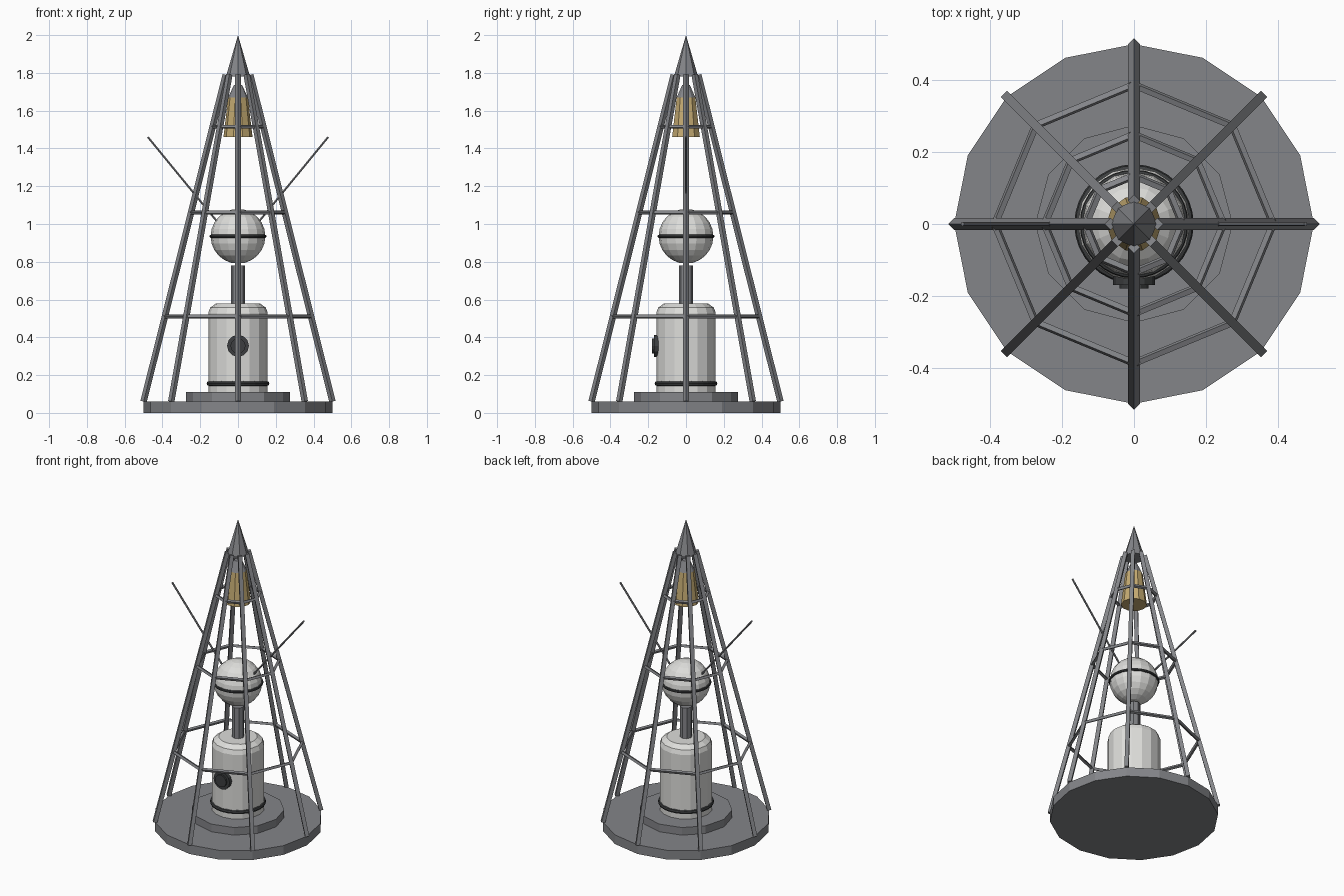
import bpy
from math import cos, sin, pi, tau
from mathutils import Vector

if "Cube" in bpy.data.objects:
    bpy.data.objects.remove(bpy.data.objects["Cube"])


def material(name, r, g, b):
    m = bpy.data.materials.new(name)
    m.use_nodes = True
    m.diffuse_color = (r, g, b, 1)
    m.node_tree.nodes["Principled BSDF"].inputs["Base Color"].default_value = (r, g, b, 1)
    return m


STEEL = material("steel grey", .23, .235, .25)
WHITE = material("pale shell", .72, .72, .70)
DARK = material("dark rubber", .045, .048, .05)
GOLD = material("brass gold", .56, .41, .17)


def finish(name, mat):
    ob = bpy.context.object
    ob.name = ob.data.name = name
    ob.data.materials.clear()
    ob.data.materials.append(mat)
    return ob


def lathe(name, profile, sides, mat):
    """Revolve (radius, height) points; rings of zero radius become tips."""
    verts, faces = [], []
    for r, z in profile:
        for i in range(sides):
            a = tau * i / sides
            verts.append((r * cos(a), r * sin(a), z))
    for k in range(len(profile) - 1):
        for i in range(sides):
            j = (i + 1) % sides
            a, b = k * sides, (k + 1) * sides
            faces.append((a + i, a + j, b + j, b + i))
    faces.append(tuple(reversed(range(sides))))
    if profile[-1][0]:
        faces.append(tuple(range(len(verts) - sides, len(verts))))
    else:  # close to a single tip
        tip = len(verts) - sides
        verts = verts[:tip + 1]
        faces = [tuple(dict.fromkeys(min(v, tip) for v in f)) for f in faces]
    me = bpy.data.meshes.new(name)
    me.from_pydata(verts, [], faces)
    ob = bpy.data.objects.new(name, me)
    bpy.context.collection.objects.link(ob)
    me.materials.append(mat)
    return ob


def rod(name, start, end, radius, sides, mat):
    start, end = Vector(start), Vector(end)
    d = end - start
    bpy.ops.mesh.primitive_cylinder_add(vertices=sides, radius=radius, depth=d.length,
                                        location=(start + end) / 2)
    ob = finish(name, mat)
    ob.rotation_mode = 'QUATERNION'
    ob.rotation_quaternion = Vector((0, 0, 1)).rotation_difference(d)
    return ob


def band(name, radius, thickness, z):
    bpy.ops.mesh.primitive_torus_add(major_radius=radius, minor_radius=thickness,
                                     major_segments=32, minor_segments=8, location=(0, 0, z))
    return finish(name, DARK)


# Stepped base
lathe("base_disc", [(.5, 0), (.5, .06)], 16, STEEL)
lathe("base_step", [(.275, .06), (.275, .11)], 12, STEEL)

# Tank with rounded shoulder, band and front hatch
lathe("tank", [(.157, .11), (.157, .53), (.147, .558), (.115, .58)], 16, WHITE)
band("tank_band", .153, .013, .155)
rod("hatch_rim", (0, -.14, .355), (0, -.17, .355), .058, 12, DARK)
rod("hatch_cover", (0, -.17, .355), (0, -.18, .355), .04, 12, DARK)

# Neck pipe and sphere
lathe("neck_pipe", [(.037, .57), (.037, .78)], 8, STEEL)
bpy.ops.mesh.primitive_uv_sphere_add(segments=16, ring_count=12, radius=.145,
                                     location=(0, 0, .935))
finish("sphere", WHITE)
band("sphere_band", .142, .009, .935)

# Antennas
for side, sx in (("left", 1), ("right", -1)):
    rod(side + "_antenna", (sx * .10, 0, 1.0), (sx * .477, 0, 1.46), .006, 6, STEEL)

# Hanging bell with dark cap
lathe("bell", [(.077, 1.46), (.052, 1.67)], 10, GOLD)
lathe("bell_cap", [(.052, 1.67), (.022, 1.735)], 10, STEEL)

# Cage of eight struts with three hoops
BOTTOM, TOP = (.5, .06), (.065, 1.79)


def cage_point(i, z):
    t = (z - BOTTOM[1]) / (TOP[1] - BOTTOM[1])
    r = BOTTOM[0] + t * (TOP[0] - BOTTOM[0])
    a = i * pi / 4
    return r * cos(a), r * sin(a), z


for i in range(8):
    rod(f"strut_{i + 1}", cage_point(i, BOTTOM[1]), cage_point(i, TOP[1]), .017, 4, STEEL)
    for level, z in (("lower", .51), ("middle", 1.06), ("upper", 1.515)):
        rod(f"{level}_hoop_{i + 1}", cage_point(i, z), cage_point(i + 1, z), .011, 4, STEEL)

# Pointed tip
lathe("tip_cone", [(.064, 1.78), (0, 2.0)], 8, STEEL)
